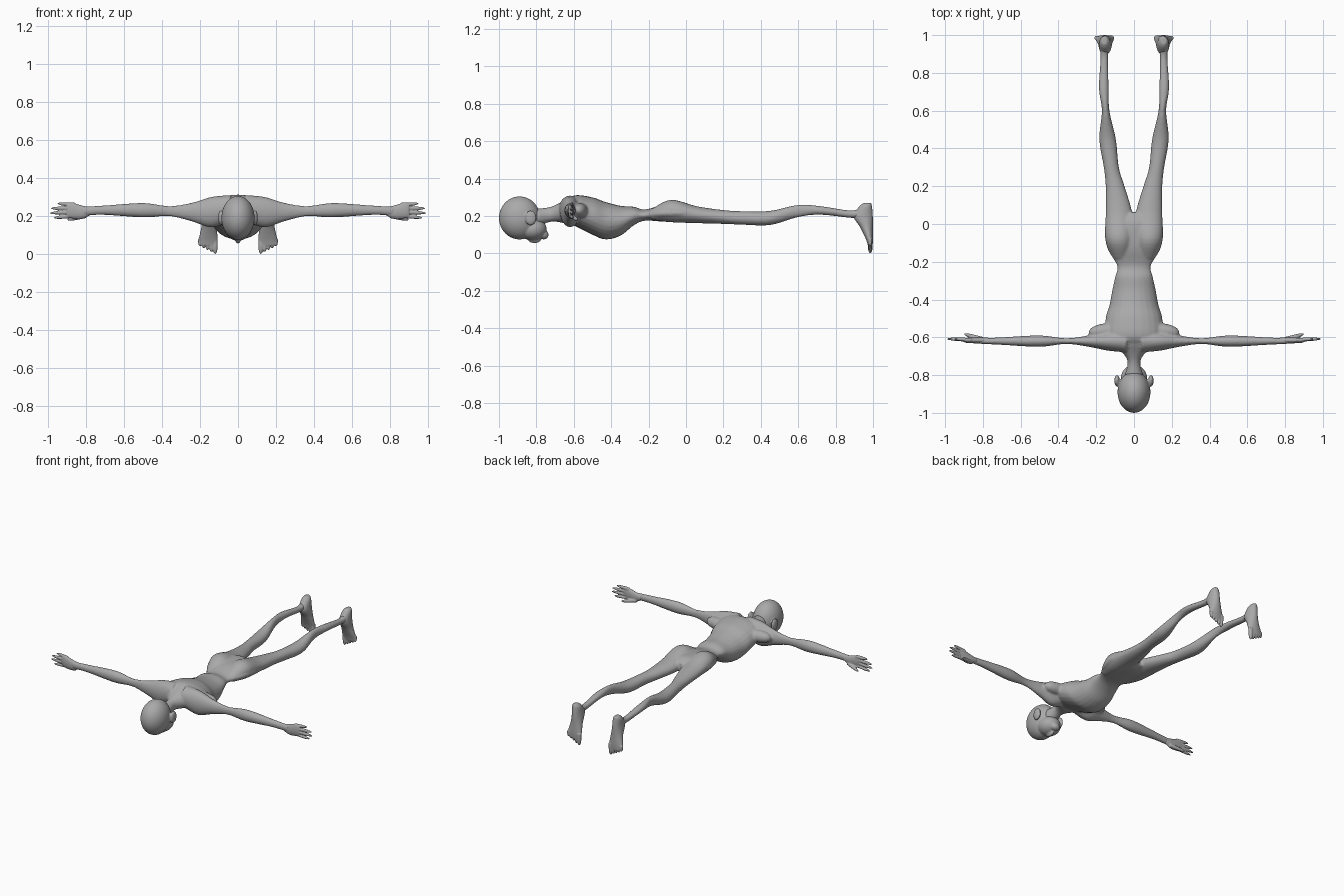
import bpy, bmesh, math
from mathutils import Matrix, Vector

if "Cube" in bpy.data.objects:
    bpy.data.objects.remove(bpy.data.objects["Cube"], do_unlink=True)

skin = bpy.data.materials.new("plain grey")
skin.use_nodes = True
skin.diffuse_color = (0.4, 0.4, 0.4, 1)
skin.node_tree.nodes["Principled BSDF"].inputs["Base Color"].default_value = skin.diffuse_color

X, Y, Z = range(3)
SIDES = {"left": 1, "right": -1}


def resample(stations, steps=5):
    """Smooth a list of stations with a spline through them."""
    points = [Vector(station) for station in stations]
    points = [points[0], *points, points[-1]]
    rows = []
    for before, start, end, after in zip(points, points[1:], points[2:], points[3:]):
        leaving, arriving = (end - before) / 2, (after - start) / 2
        for step in range(steps):
            t = step / steps
            ease = t * t * (3 - 2 * t)
            row = start.lerp(end, ease)
            row += leaving * (t * (1 - t) ** 2) - arriving * (t * t * (1 - t))
            rows.append(row)
    return rows + [points[-1]]


def loft(bm, axis, stations, side=1, sides=24):
    """Oval rings along an axis; a station is position, two centres, two radii."""
    first, second = [other for other in (X, Y, Z) if other != axis]
    rings = []
    for position, centre_a, centre_b, radius_a, radius_b in resample(stations):
        ring = []
        for k in range(sides):
            angle = math.tau * k / sides
            co = Vector()
            co[axis] = position
            co[first] = centre_a + radius_a * math.cos(angle)
            co[second] = centre_b + radius_b * math.sin(angle)
            co.x *= side
            ring.append(bm.verts.new(co))
        rings.append(ring)
    faces = [bm.faces.new(rings[0]), bm.faces.new(rings[-1])]
    for ring, following in zip(rings, rings[1:]):
        for k in range(sides):
            faces.append(bm.faces.new((ring[k - 1], ring[k], following[k], following[k - 1])))
    bmesh.ops.recalc_face_normals(bm, faces=faces)


def ball(bm, centre, radii, side=1):
    """Stretched sphere."""
    x, y, z = centre
    place = Matrix.Translation((x * side, y, z)) @ Matrix.Diagonal((*radii, 1))
    bmesh.ops.create_icosphere(bm, subdivisions=4, radius=1, matrix=place)


def taper(bm, axis, start, end, radius, side):
    """Round-tipped finger, toe or fold running from start to end."""
    start, end = Vector(start), Vector(end)
    first, second = [other for other in (X, Y, Z) if other != axis]
    rows = []
    for k in range(7):
        t = math.sin(math.pi / 2 * k / 6)
        point = start.lerp(end, t)
        width = radius * max(0.1, math.sqrt(1 - t ** 4))
        rows.append((point[axis], point[first], point[second], width, width))
    loft(bm, axis, rows, side)


def finish(bm, name, voxel):
    """Fuse the overlapping forms into one smooth skin."""
    mesh = bpy.data.meshes.new(name)
    bm.to_mesh(mesh)
    bm.free()
    mesh.materials.append(skin)
    part = bpy.data.objects.new(name, mesh)
    bpy.context.collection.objects.link(part)
    fuse = part.modifiers.new("fuse", "REMESH")
    fuse.mode = "VOXEL"
    fuse.voxel_size = voxel
    fuse.use_smooth_shade = True
    soften = part.modifiers.new("soften", "SMOOTH")
    soften.iterations = 3


# Trunk and neck: position, half width, centre height, half depth
TRUNK = [
    (-.67, .08, .22, .04), (-.6, .15, .23, .08), (-.5, .15, .2, .1), (-.43, .13, .175, .1),
    (-.35, .115, .175, .08), (-.28, .1, .2, .05), (-.22, .09, .205, .03),
    (-.12, .145, .215, .045), (0, .15, .215, .05), (.06, .07, .21, .03)]
NECK = [(-.8, .05, .19, .05), (-.72, .035, .21, .04), (-.64, .1, .225, .065)]

# Leg from hip to ankle
LEG = [
    (-.18, .07, .21, .04, .03), (-.08, .08, .227, .07, .06), (.06, .08, .207, .07, .045),
    (.2, .1, .195, .05, .037), (.3, .12, .19, .04, .036), (.45, .14, .19, .044, .038),
    (.6, .15, .227, .02, .033), (.72, .16, .23, .026, .023), (.88, .157, .21, .02, .02),
    (.95, .157, .22, .025, .03)]

# Arm from shoulder to wrist: position, half thickness, centre height, half height
ARM = [
    (.04, .06, .24, .07), (.14, .05, .22, .08), (.24, .03, .22, .05), (.36, .015, .225, .027),
    (.5, .03, .23, .038), (.7, .02, .23, .025), (.82, .014, .225, .024)]
PALM = [(.77, .014, .226, .018), (.82, .016, .22, .035), (.88, .014, .23, .042), (.9, .01, .23, .035)]

bm = bmesh.new()
for rows in (TRUNK, NECK):
    loft(bm, Y, [(y, 0, height, width, depth) for y, width, height, depth in rows])
for side in SIDES.values():
    loft(bm, Y, LEG, side)
    loft(bm, X, [(x, -.62, height, thick, tall) for x, thick, height, tall in ARM], side)
    # Shoulder blade fold behind the armpit
    taper(bm, X, (.1, -.56, .23), (.24, -.575, .23), .04, side)
finish(bm, "body", .007)

# Head: cranium, face, chin, nose and ears
bm = bmesh.new()
ball(bm, (0, -.89, .19), (.087, .11, .115))
ball(bm, (0, -.82, .13), (.07, .075, .06))
ball(bm, (0, -.76, .1), (.03, .025, .025))
ball(bm, (0, -.81, .075), (.014, .035, .02))
for side in SIDES.values():
    ball(bm, (.09, -.83, .19), (.014, .03, .04), side)
finish(bm, "head", .005)

# Hands: palm, four fingers fanned in height, and a thumb below
for label, side in SIDES.items():
    bm = bmesh.new()
    loft(bm, X, [(x, -.616, height, thick, tall) for x, thick, height, tall in PALM], side)
    for i, reach in enumerate((.97, .99, .985, .95)):
        taper(bm, X, (.86, -.614, .2 + i / 50), (reach, -.608, .19 + i / 40), .01, side)
    taper(bm, X, (.8, -.61, .2), (.9, -.583, .18), .012, side)
    finish(bm, label + "_hand", .0035)

# Feet: heel to ball, then five toes rising toward the outside
FOOT = [
    (.27, .157, .97, .015, .02), (.25, .155, .96, .028, .035), (.2, .153, .947, .034, .052),
    (.14, .153, .965, .04, .034), (.08, .156, .98, .05, .02), (.045, .157, .985, .047, .013)]
for label, side in SIDES.items():
    bm = bmesh.new()
    loft(bm, Z, FOOT, side)
    for i in range(5):
        x = .12 + i / 50
        taper(bm, Z, (x, .985, .08), (x, .985, i / 100), .014 - i / 1000, side)
    finish(bm, label + "_foot", .004)
